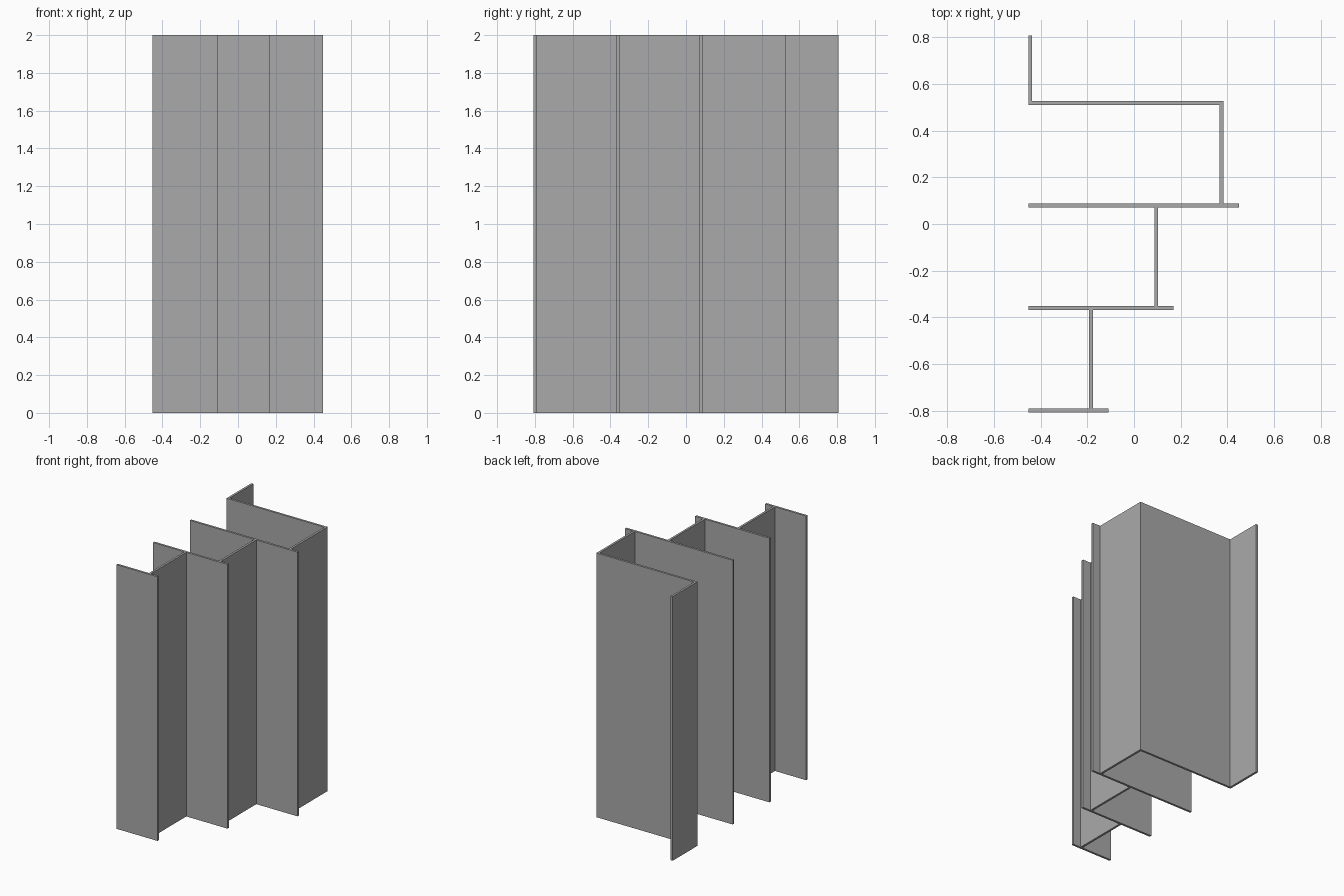
import bpy
import bmesh

cube = bpy.data.objects.get("Cube")
if cube:
    bpy.data.objects.remove(cube, do_unlink=True)

HEIGHT = 2.0
T = 0.0166               # sheet thickness
LEFT, FRONT = -0.453, -0.807
PITCH = 0.439            # distance between fins
STEP = 0.279             # each bay shifts sideways by this much

grey = bpy.data.materials.new("plain grey")
grey.use_nodes = True
colour = (0.4, 0.4, 0.4, 1)
grey.diffuse_color = colour
grey.node_tree.nodes["Principled BSDF"].inputs["Base Color"].default_value = colour


def extrude_profile(name, points):
    """Raise a closed plan outline to the full height."""
    bm = bmesh.new()
    face = bm.faces.new([bm.verts.new((x, y, 0)) for x, y in points])
    raised = bmesh.ops.extrude_face_region(bm, geom=[face])["geom"]
    verts = [v for v in raised if isinstance(v, bmesh.types.BMVert)]
    bmesh.ops.translate(bm, vec=(0, 0, HEIGHT), verts=verts)
    bmesh.ops.recalc_face_normals(bm, faces=bm.faces)
    mesh = bpy.data.meshes.new(name)
    bm.to_mesh(mesh)
    bm.free()
    mesh.materials.append(grey)
    obj = bpy.data.objects.new(name, mesh)
    bpy.context.collection.objects.link(obj)


def panel(name, x0, x1, y0, y1):
    extrude_profile(name, [(x0, y0), (x1, y0), (x1, y1), (x0, y1)])


# Wide fins, each longer than the one before it, joined by narrow webs
for i, label in enumerate(("front", "middle", "rear")):
    y = FRONT + i * PITCH
    panel(label + "_fin", LEFT, -0.109 + i * STEP, y, y + T)
    if i < 2:
        web = -0.192 + i * STEP
        panel(label + "_web", web, web + T, y + T, y + PITCH)

# Folded rear sheet: side return, back wall and end flange
start = FRONT + 2 * PITCH + T
back = FRONT + 3 * PITCH
right = -0.192 + 2 * STEP
extrude_profile("folded_rear_sheet", [
    (right, start), (right + T, start), (right + T, back + T),
    (LEFT + T, back + T), (LEFT + T, -FRONT), (LEFT, -FRONT),
    (LEFT, back), (right, back)])
